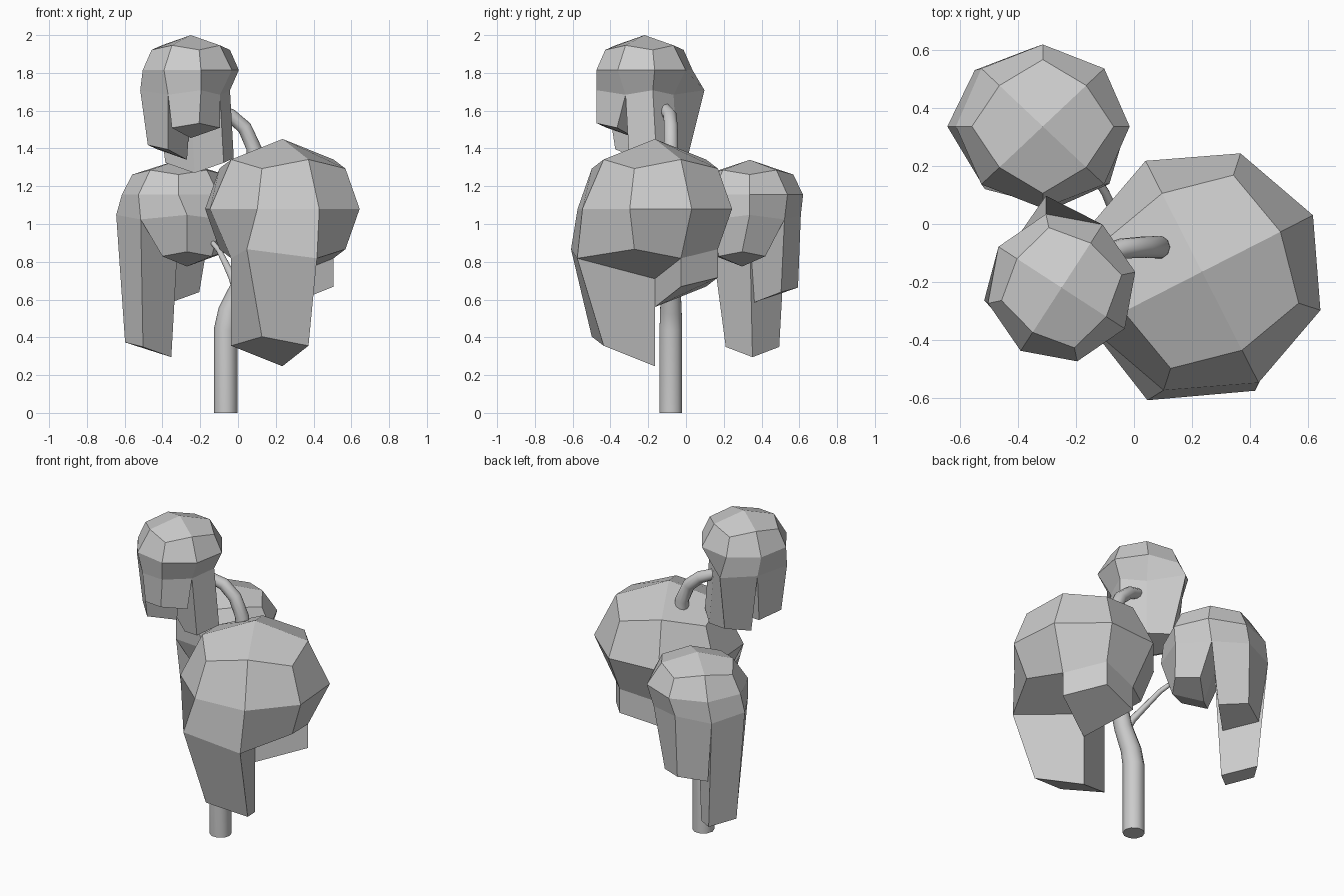
import bpy, bmesh
from math import cos, sin, radians

if "Cube" in bpy.data.objects:
    bpy.data.objects.remove(bpy.data.objects["Cube"])


def clump(name, c, r, rot, push, legs):
    """Cube-sphere of 24 faces; groups of its bottom quads hang down as legs.
    push: sideways shifts of lower-ring vertices.
    legs: (first quad, quad count, drop, scale, (dx, dy))."""
    bm = bmesh.new()

    def flat(k, f):
        a = radians(rot + 45 * k)
        return c[0] + r[0] * f * cos(a), c[1] + r[1] * f * sin(a)

    def ring(sign):
        verts = []
        for k in range(8):
            # even = edge midpoint of the cube, odd = cube corner
            f, h = ((.816, .577) if k % 2 else (.707, .707)) if sign else (1, 0)
            x, y = flat(k, f)
            if sign < 0:
                dx, dy = push.get(k, (0, 0))
                x, y = x + dx, y + dy
            verts.append(bm.verts.new((x, y, c[2] + sign * h * r[2])))
        return verts

    top = bm.verts.new((c[0], c[1], c[2] + r[2]))
    base = bm.verts.new((c[0], c[1], c[2] - r[2]))
    rings = [ring(1), ring(0), ring(-1)]
    for a, b in zip(rings, rings[1:]):
        for k in range(8):
            n = (k + 1) % 8
            bm.faces.new((a[k], b[k], b[n], a[n]))
    low = rings[2]
    for q in range(4):
        bm.faces.new((top, *[rings[0][(2 * q + i) % 8] for i in range(3)]))

    # hanging legs
    used = set()
    for q, n, drop, s, (dx, dy) in legs:
        ks = [(2 * q + i) % 8 for i in range(2 * n + 1)]
        loop = [base] + [low[k] for k in ks]
        ends = [bm.verts.new((c[0] + dx, c[1] + dy, base.co.z - drop))]
        for k in ks:
            x, y = flat(k, s * (.816 if k % 2 else .707))
            ends.append(bm.verts.new((x + dx, y + dy, low[k].co.z - drop)))
        for i in range(len(loop)):
            j = (i + 1) % len(loop)
            bm.faces.new((loop[i], ends[i], ends[j], loop[j]))
        for i in range(n):
            bm.faces.new((ends[0], *ends[1 + 2 * i:4 + 2 * i]))
            used.add((q + i) % 4)
    for q in set(range(4)) - used:
        bm.faces.new((base, *[low[(2 * q + i) % 8] for i in range(3)]))

    bmesh.ops.recalc_face_normals(bm, faces=bm.faces)
    me = bpy.data.meshes.new(name)
    bm.to_mesh(me)
    bm.free()
    bpy.context.collection.objects.link(bpy.data.objects.new(name, me))


def limb(name, pts):
    """Round tapered tube through (x, y, z, radius) points."""
    cu = bpy.data.curves.new(name, 'CURVE')
    cu.dimensions = '3D'
    cu.bevel_depth = 1
    cu.bevel_resolution = 3
    cu.use_fill_caps = True
    sp = cu.splines.new('POLY')
    sp.points.add(len(pts) - 1)
    for p, (x, y, z, rad) in zip(sp.points, pts):
        p.co = (x, y, z, 1)
        p.radius = rad
    sp.use_smooth = True
    bpy.context.collection.objects.link(bpy.data.objects.new(name, cu))


# foliage
clump("large_foliage", (.235, -.165, 1.08), (.43, .43, .37), 27,
      {5: (-.08, -.11), 6: (.045, -.14)},
      [(2, 1, .463, 1, (0, 0)), (0, 1, .15, 1, (0, 0))])

clump("rear_foliage", (-.315, .337, 1.155), (.3, .283, .185), 45,
      {0: (.025, .043), 1: (-.035, .04), 2: (-.085, .053), 3: (-.085, 0),
       4: (-.05, -.075), 5: (.045, -.05), 6: (.08, -.057), 7: (.045, 0)},
      [(0, 1, .385, 1, (-.04, .025)), (1, 1, .675, 1, (-.038, .015)),
       (2, 2, .195, .87, (.045, -.04))])

clump("top_foliage", (-.25, -.22, 1.815), (.26, .26, .185), 57,
      {1: (-.01, .11), 2: (-.03, .03), 3: (-.06, 0), 4: (-.02, -.045),
       5: (.01, -.045)},
      [(1, 1, .29, 1, (-.02, 0)), (2, 1, .175, 1, (0, -.045)),
       (3, 2, .36, 1, (.02, .02))])

# trunk running up through the large foliage, and a thin side branch
limb("trunk", [(-.065, -.08, 0, .063), (-.065, -.08, .44, .063),
               (-.045, -.08, .54, .06), (.01, -.08, .66, .054),
               (.06, -.08, .85, .05), (.085, -.08, 1.15, .045),
               (.085, -.08, 1.4, .04), (.035, -.08, 1.51, .038),
               (-.04, -.085, 1.575, .036), (-.15, -.12, 1.62, .03)])
limb("side_branch", [(.0, -.08, .65, .03), (-.03, -.05, .72, .022),
                     (-.06, .02, .78, .018), (-.1, .11, .86, .015),
                     (-.16, .2, .93, .012)])
